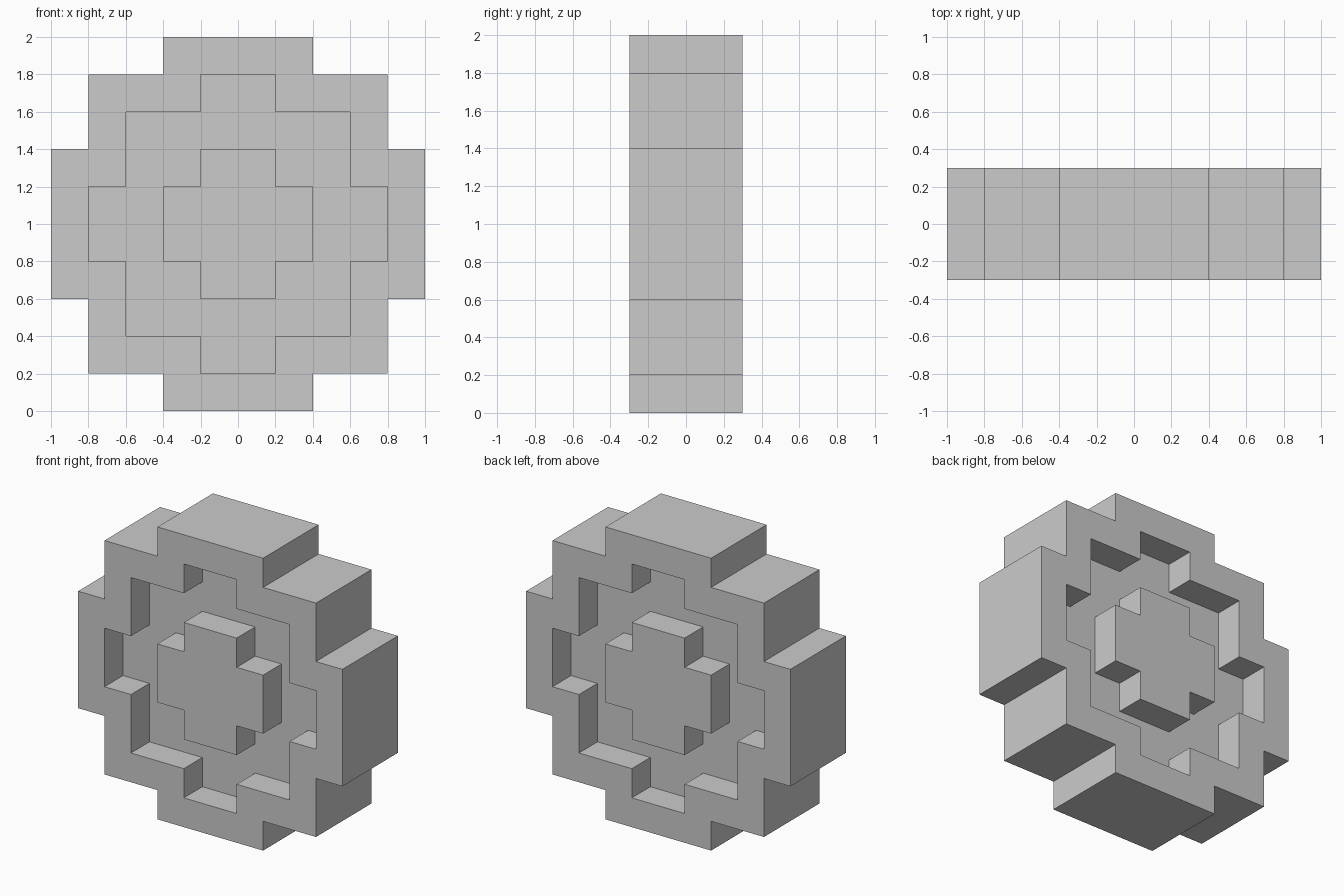
import bpy, bmesh

if "Cube" in bpy.data.objects:
    bpy.data.objects.remove(bpy.data.objects["Cube"])

HALF, FLOOR, CENTRE_Z = 0.3, 0.1, 1.0

# One quarter of each stepped outline (x, z), running from top to right
OUTER = [(0.4, 1.0), (0.4, 0.8), (0.8, 0.8), (0.8, 0.4), (1.0, 0.4)]
GROOVE = [(0.2, 0.8), (0.2, 0.6), (0.6, 0.6), (0.6, 0.2), (0.8, 0.2)]
HUB = [(0.2, 0.4), (0.2, 0.2), (0.4, 0.2)]

bm = bmesh.new()


def loop(quarter, y):
    """Mirror a quarter outline into a closed ring; return its verts and edges."""
    right = quarter + [(x, -z) for x, z in reversed(quarter)]
    points = right + [(-x, -z) for x, z in right[:len(quarter)]]
    points += [(-x, z) for x, z in reversed(quarter)]
    verts = [bm.verts.new((x, y, z + CENTRE_Z)) for x, z in points]
    edges = [bm.edges.new((verts[i - 1], verts[i])) for i in range(len(verts))]
    return verts, edges


def wall(a, b):
    """Join two matching rings with straight side faces."""
    for i in range(len(a[0])):
        bm.faces.new((a[0][i - 1], a[0][i], b[0][i], b[0][i - 1]))


def flat_ring(a, b, side):
    """Fill the flat area between an outer and an inner ring."""
    bmesh.ops.triangle_fill(bm, edges=a[1] + b[1], use_beauty=True,
                            normal=(0, side, 0))


rims = []
for side in (-1, 1):
    rim = loop(OUTER, side * HALF)
    groove_top, groove_floor = loop(GROOVE, side * HALF), loop(GROOVE, side * FLOOR)
    hub_base, hub_top = loop(HUB, side * FLOOR), loop(HUB, side * HALF)
    # Rim face, groove and raised hub
    flat_ring(rim, groove_top, side)
    wall(groove_top, groove_floor)
    flat_ring(groove_floor, hub_base, side)
    wall(hub_base, hub_top)
    bm.faces.new(hub_top[0])
    rims.append(rim)

# Tread around the outside
wall(*rims)

bmesh.ops.recalc_face_normals(bm, faces=bm.faces[:])
mesh = bpy.data.meshes.new("wheel")
bm.to_mesh(mesh)
bm.free()
bpy.context.collection.objects.link(bpy.data.objects.new("wheel", mesh))
